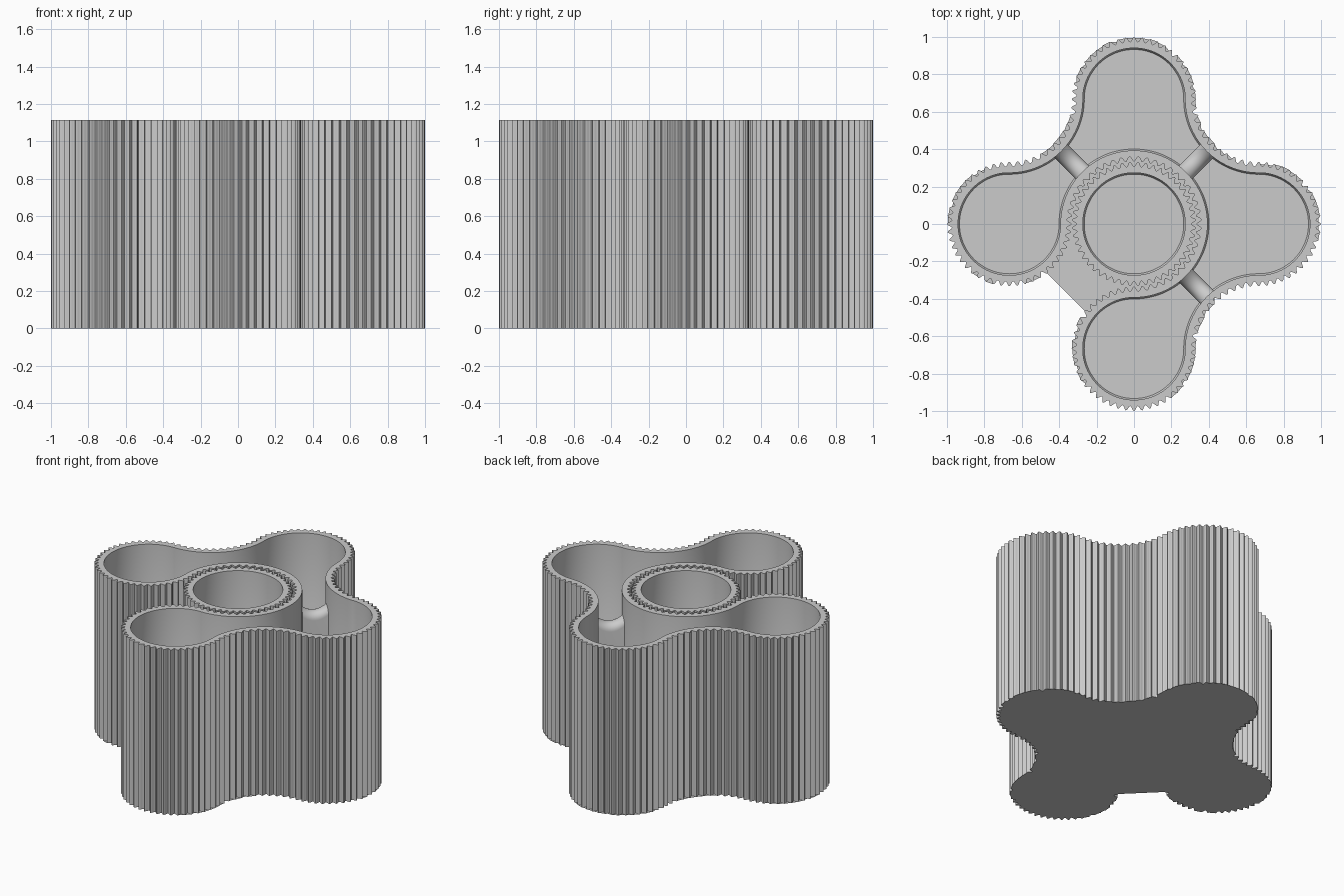
import bpy, bmesh
from math import cos, sin, pi, radians

if "Cube" in bpy.data.objects:
    bpy.data.objects.remove(bpy.data.objects["Cube"])

P = 2 / 3          # lobe spacing
R_LOBE, R_DIP = 0.32, 0.347
H, FLOOR, WALL = 1.115, 0.045, 0.046
AMP, TEETH, SUB = 0.013, 48, 8


def outline(arcs, inset=0.0, amp=0.0):
    """Ribbed path of arcs (cx, cy, start, end, side): side 1 bulges out, -1 dips in."""
    pts = []
    for cx, cy, a0, a1, side in arcs:
        n = round(abs(a1 - a0) / 360 * TEETH) * SUB
        for i in range(n):
            a = radians(a0 + (a1 - a0) * i / n)
            wave = amp * cos(2 * pi * i / SUB) - inset
            r = R_LOBE + wave if side > 0 else R_DIP - wave
            pts.append((cx + r * cos(a), cy + r * sin(a)))
    return pts


def loft(name, rings):
    """Skin closed rings in order and cap both ends."""
    bm = bmesh.new()
    rows = [[bm.verts.new(p) for p in ring] for ring in rings]
    n = len(rows[0])
    for a, b in zip(rows, rows[1:]):
        for i in range(n):
            j = (i + 1) % n
            bm.faces.new((a[i], a[j], b[j], b[i]))
    bm.faces.new(rows[0][::-1])
    bm.faces.new(rows[-1])
    bmesh.ops.triangulate(bm, faces=[f for f in bm.faces if len(f.verts) > 4])
    bmesh.ops.recalc_face_normals(bm, faces=bm.faces)
    me = bpy.data.meshes.new(name)
    bm.to_mesh(me)
    bm.free()
    ob = bpy.data.objects.new(name, me)
    bpy.context.collection.objects.link(ob)
    bpy.ops.object.select_all(action='DESELECT')
    ob.select_set(True)
    bpy.context.view_layer.objects.active = ob
    bpy.ops.object.shade_smooth_by_angle(angle=radians(40))
    return ob


def cup(name, arcs, amp):
    """Open container: ribbed outside, smooth inside, small chamfer at the floor."""
    outer = outline(arcs, 0, amp)
    inner = outline(arcs, WALL)
    foot = outline(arcs, WALL + 0.008)
    lift = lambda pts, z: [(x, y, z) for x, y in pts]
    return loft(name, [lift(outer, 0), lift(outer, H), lift(inner, H),
                       lift(inner, FLOOR + 0.012), lift(foot, FLOOR)])


# Four-lobed body wrapping three quarters of the middle cup
cup("lobed_tray", [
    (-P, 0, 0, -270, 1), (-P, P, -90, 0, -1),
    (0, P, 180, 0, 1), (P, P, 180, 270, -1),
    (P, 0, 90, -90, 1), (P, -P, 90, 180, -1),
    (0, -P, 0, -270, 1), (0, 0, -90, 180, -1)], AMP)

# Separate round cup in the middle
cup("centre_cup", [(0, 0, 0, 360, 1)], -AMP)

# Round-topped, sagging dividers between the lobes
T = 0.05
for label, ang in (("back_right", 45), ("back_left", 135), ("front_right", -45)):
    a = radians(ang)
    rings = []
    for k in range(13):
        s = -1 + k / 6
        d = P * 2 ** 0.5 / 2 + s * 0.1
        top = 0.89 + 0.05 * s * s
        prof = [(-T, 0.02), (T, 0.02)]
        prof += [(T * cos(pi * i / 12), top + T * sin(pi * i / 12)) for i in range(13)]
        rings.append([(d * cos(a) - u * sin(a), d * sin(a) + u * cos(a), z) for u, z in prof])
    loft("divider_" + label, rings)
